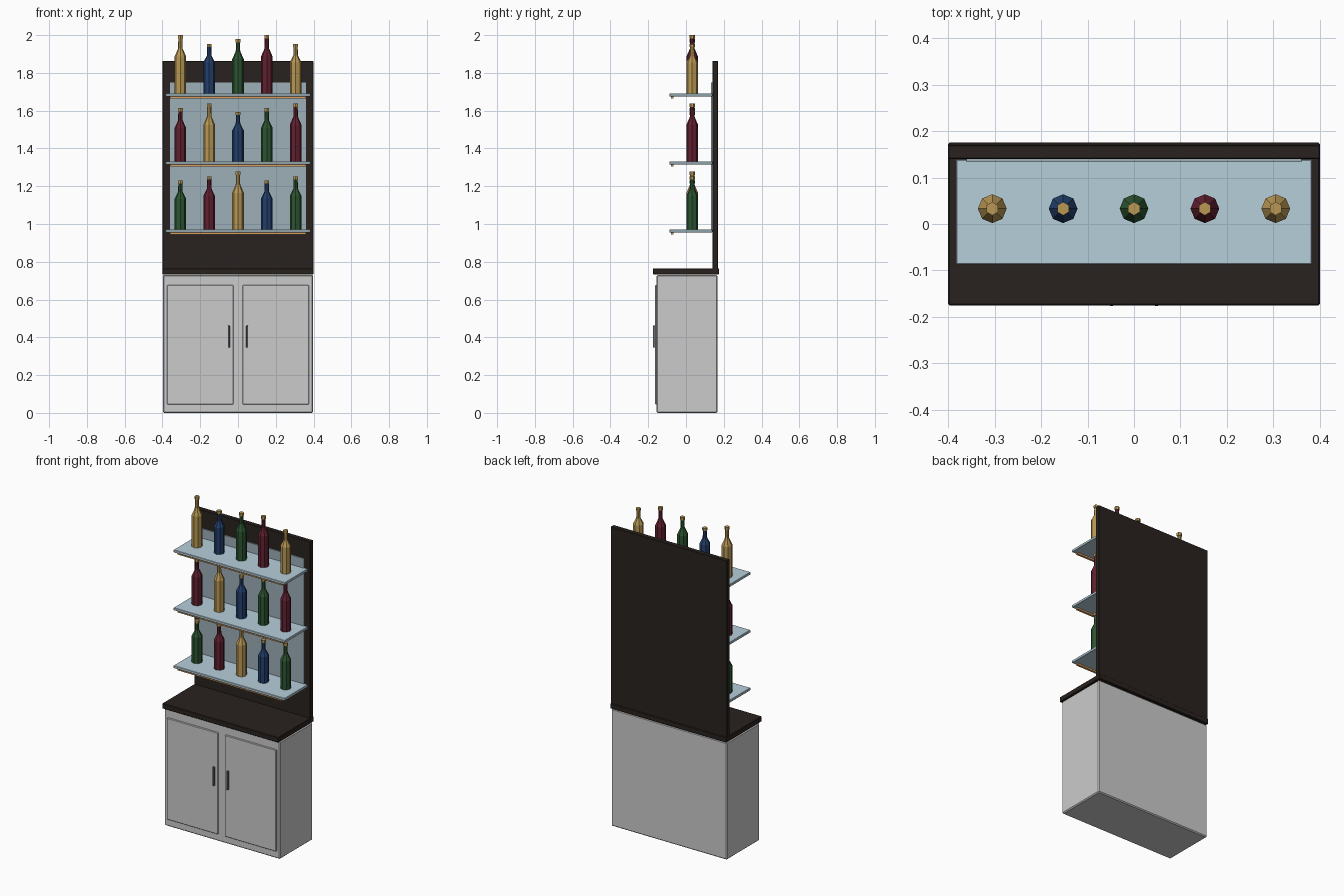
import bpy, bmesh
from math import sin, cos, pi

if "Cube" in bpy.data.objects:
    bpy.data.objects.remove(bpy.data.objects["Cube"])


def mat(name, r, g, b):
    m = bpy.data.materials.new(name)
    m.diffuse_color = (r, g, b, 1)
    m.use_nodes = True
    m.node_tree.nodes["Principled BSDF"].inputs["Base Color"].default_value = m.diffuse_color
    return m


WOOD = mat("dark_wood", .022, .016, .013)
GLASS = mat("shelf_glass", .47, .62, .70)
MIRROR = mat("mirror", .34, .43, .48)
LED = mat("warm_light", .70, .35, .12)
METAL = mat("handle_metal", .15, .15, .15)
GOLD = mat("gold", .48, .31, .09)
COLOURS = {"G": mat("green", .025, .09, .03), "R": mat("red", .12, .015, .03),
           "B": mat("blue", .017, .05, .15), "Y": GOLD}


def finish(bm, name, mats):
    bmesh.ops.recalc_face_normals(bm, faces=bm.faces)
    me = bpy.data.meshes.new(name)
    bm.to_mesh(me)
    bm.free()
    ob = bpy.data.objects.new(name, me)
    bpy.context.collection.objects.link(ob)
    for m in mats:
        me.materials.append(m)
    return ob


def box(name, x, y, z, material=None, bevel=0):
    """Box from (min, max) ranges, with optional chamfered edges."""
    bm = bmesh.new()
    bmesh.ops.create_cube(bm, size=1)
    for v in bm.verts:
        v.co = [r[0] + (c + .5) * (r[1] - r[0]) for c, r in zip(v.co, (x, y, z))]
    ob = finish(bm, name, [material] if material else [])
    if bevel:
        mod = ob.modifiers.new("bevel", 'BEVEL')
        mod.width = bevel
        mod.segments = 1
    return ob


def lathe(bm, profile, sides, centre, index):
    """Closed faceted solid from (radius, z) pairs."""
    cx, cy, cz = centre
    rings = []
    for r, z in profile:
        rings.append([bm.verts.new((cx + r * sin(2 * pi * i / sides),
                                    cy + r * cos(2 * pi * i / sides), cz + z))
                      for i in range(sides)])
    faces = [bm.faces.new(rings[0]), bm.faces.new(rings[-1])]
    for a, b in zip(rings, rings[1:]):
        for i in range(sides):
            j = (i + 1) % sides
            faces.append(bm.faces.new((a[i], a[j], b[j], b[i])))
    for f in faces:
        f.material_index = index


def bottle(name, x, z, h, colour):
    bm = bmesh.new()
    c = (x, .033, z)
    lathe(bm, [(.031, 0), (.031, .63 * h), (.012, .77 * h), (.011, .95 * h)], 8, c, 0)
    lathe(bm, [(.0145, .94 * h), (.0145, h)], 6, c, 1)
    finish(bm, name, [colour, GOLD])


# Base cabinet, counter and back panel
box("cabinet", (-.398, .398), (-.156, .167), (0, .73), bevel=.006)
box("countertop", (-.4, .4), (-.175, .175), (.733, .765), WOOD, .003)
box("back_panel", (-.4, .4), (.14, .17), (.76, 1.862), WOOD, .002)
box("mirror_panel", (-.36, .36), (.133, .141), (.96, 1.75), MIRROR)

# Doors and handles
for side, s in (("left", -1), ("right", 1)):
    box(side + "_door", sorted((s * .024, s * .376)), (-.164, -.15), (.045, .677), bevel=.003)
    box(side + "_handle", sorted((s * .043, s * .054)), (-.176, -.163), (.345, .462), METAL, .002)

# Glass shelves with light strips and bottles
ROWS = [(.971, "GRYBG", (.258, .281, .308, .26, .281)),
        (1.331, "RYBGR", (.282, .308, .261, .282, .308)),
        (1.691, "YBGRY", (.309, .261, .288, .309, .261))]
for n, (z, colours, heights) in enumerate(ROWS, 1):
    box(f"shelf_{n}", (-.383, .383), (-.087, .139), (z - .016, z), GLASS, .002)
    box(f"light_strip_{n}", (-.36, .36), (-.08, -.066), (z - .026, z - .015), LED)
    for i in range(5):
        bottle(f"bottle_{n}_{i + 1}", (i - 2) * .1525, z, heights[i], COLOURS[colours[i]])
